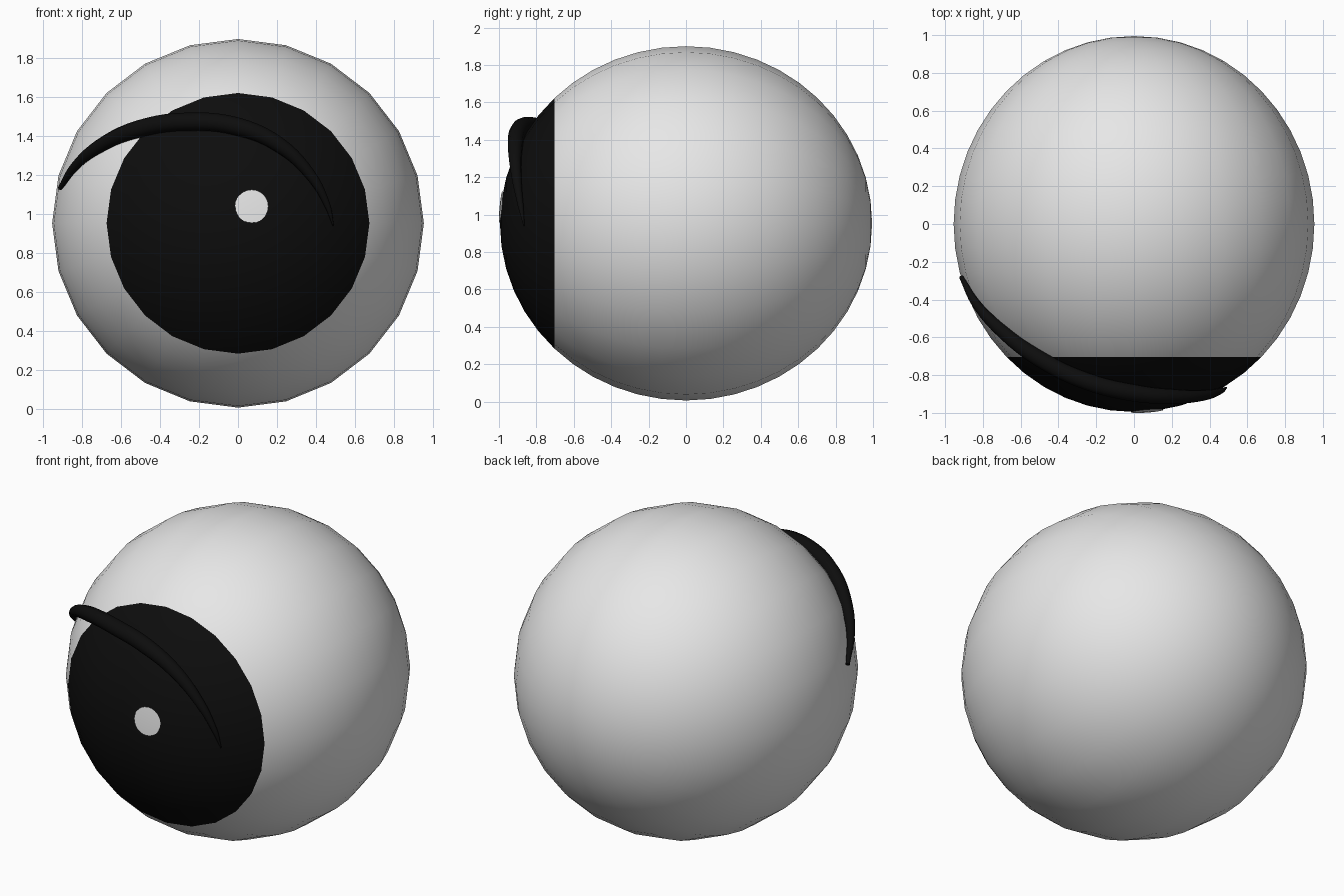
import bpy, bmesh, math
from mathutils import Matrix, Vector

old = bpy.data.objects.get("Cube")
if old:
    bpy.data.objects.remove(old, do_unlink=True)

CENTRE = Vector((0, 0, 0.953))
RADII = Vector((0.955, 0.995, 0.947))


def material(name, rgb):
    m = bpy.data.materials.new(name)
    m.use_nodes = True
    m.diffuse_color = (*rgb, 1)
    m.node_tree.nodes["Principled BSDF"].inputs["Base Color"].default_value = (*rgb, 1)
    return m


white = material("eye_white", (0.8, 0.8, 0.8))
black = material("iris_black", (0.004, 0.004, 0.004))


def mesh_object(name, bm, mats):
    me = bpy.data.meshes.new(name)
    bm.to_mesh(me)
    bm.free()
    for m in mats:
        me.materials.append(m)
    for p in me.polygons:
        p.use_smooth = True
    ob = bpy.data.objects.new(name, me)
    bpy.context.collection.objects.link(ob)
    return ob


def surface_point(x, z, lift=0.0):
    """Point on the front of the eyeball, pushed outward by lift."""
    dx, dz = x / RADII.x, (z - CENTRE.z) / RADII.z
    y = -RADII.y * math.sqrt(max(0.0, 1 - dx * dx - dz * dz))
    p = Vector((x, y, z))
    return p + (p - CENTRE).normalized() * lift


# Eyeball: poles point front and back, front cap coloured as the iris
bm = bmesh.new()
bmesh.ops.create_uvsphere(bm, u_segments=24, v_segments=24, radius=1)
bm.transform(Matrix.Translation(CENTRE) @ Matrix.Diagonal((*RADII, 1))
             @ Matrix.Rotation(math.radians(90), 4, 'X'))
for f in bm.faces:
    f.material_index = 1 if f.calc_center_median().y < -0.70 else 0
mesh_object("eyeball", bm, [white, black])

# Highlight: thin round plate lying on the iris
bm = bmesh.new()
bmesh.ops.create_circle(bm, cap_ends=True, segments=24, radius=0.085)
bmesh.ops.poke(bm, faces=bm.faces[:])
bm.transform(Matrix.Translation((0.07, 0, 1.04)) @ Matrix.Rotation(math.radians(90), 4, 'X'))
for v in bm.verts:
    v.co = surface_point(v.co.x, v.co.z, 0.006)
mesh_object("highlight", bm, [white])

# Eyelash: tapered tube hugging the eyeball; x, z, lift, relative radius
lash = [(-0.90, 1.13, 0.015, 0.25), (-0.82, 1.24, 0.02, 0.5), (-0.70, 1.34, 0.02, 0.75),
        (-0.50, 1.425, 0.025, 0.95), (-0.25, 1.457, 0.035, 1.0), (0.0, 1.43, 0.04, 1.0),
        (0.2, 1.345, 0.035, 0.85), (0.36, 1.20, 0.025, 0.6), (0.45, 1.05, 0.015, 0.35),
        (0.485, 0.94, 0.01, 0.08)]
cu = bpy.data.curves.new("eyelash", 'CURVE')
cu.dimensions = '3D'
cu.bevel_depth = 0.047
cu.bevel_resolution = 3
cu.resolution_u = 5
cu.use_fill_caps = True
sp = cu.splines.new('BEZIER')
sp.bezier_points.add(len(lash) - 1)
for bp, (x, z, lift, r) in zip(sp.bezier_points, lash):
    bp.co = surface_point(x, z, lift)
    bp.radius = r
    bp.handle_left_type = bp.handle_right_type = 'AUTO'
cu.materials.append(black)
ob = bpy.data.objects.new("eyelash", cu)
bpy.context.collection.objects.link(ob)
bpy.ops.object.select_all(action='DESELECT')
ob.select_set(True)
bpy.context.view_layer.objects.active = ob
bpy.ops.object.convert(target='MESH')
bpy.ops.object.shade_smooth_by_angle(angle=math.radians(60))
